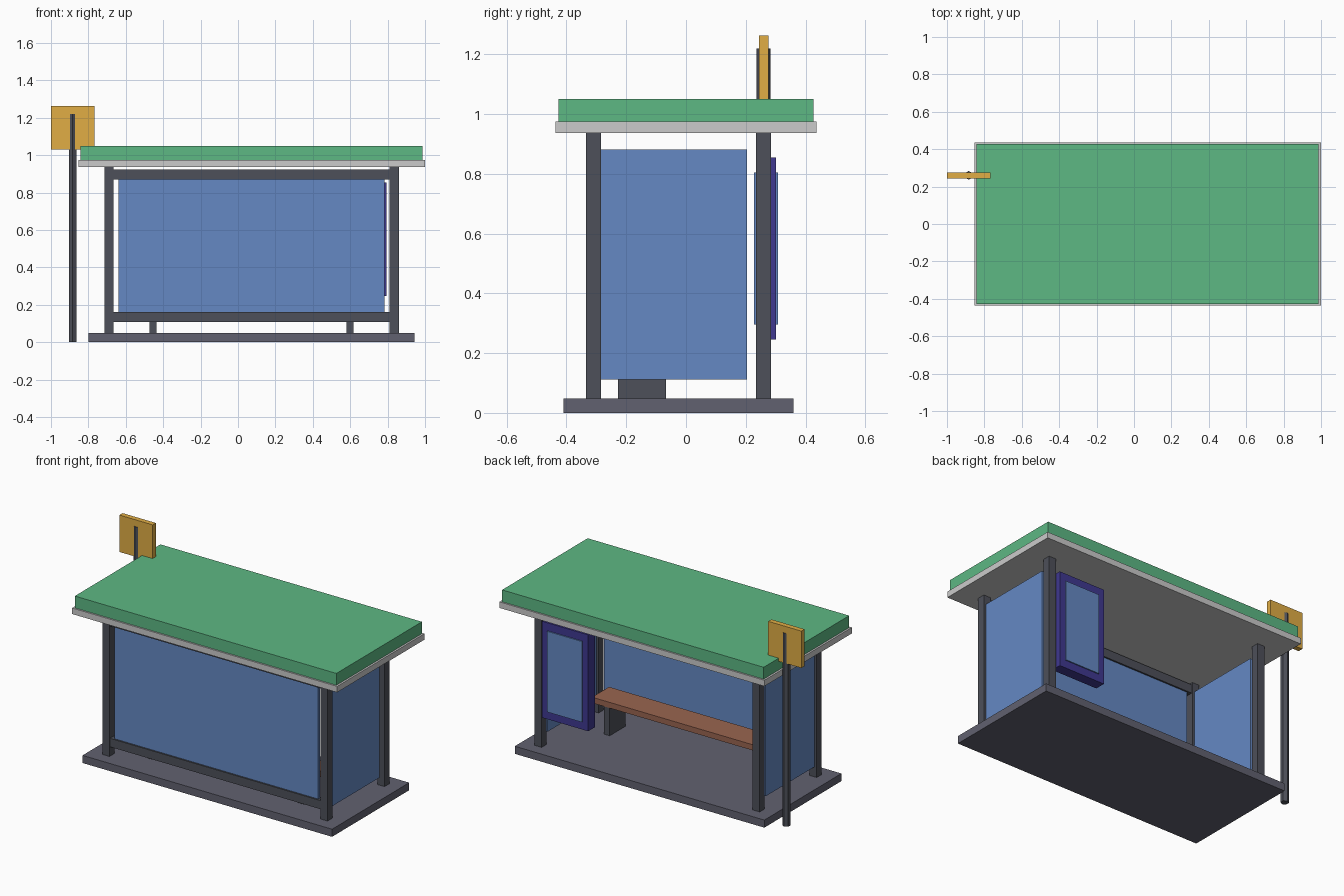
import bpy, bmesh
from mathutils import Matrix

if "Cube" in bpy.data.objects:
    bpy.data.objects.remove(bpy.data.objects["Cube"])


def material(name, r, g, b):
    m = bpy.data.materials.new(name)
    m.diffuse_color = (r, g, b, 1)
    m.use_nodes = True
    m.node_tree.nodes["Principled BSDF"].inputs["Base Color"].default_value = m.diffuse_color
    return m


METAL = material("dark_metal", 0.075, 0.08, 0.10)
PAVING = material("paving", 0.12, 0.12, 0.16)
GLASS = material("blue_glass", 0.13, 0.25, 0.55)
GREEN = material("roof_green", 0.11, 0.48, 0.23)
WOOD = material("bench_wood", 0.32, 0.13, 0.08)
FRAME = material("frame_purple", 0.05, 0.04, 0.28)
YELLOW = material("sign_yellow", 0.75, 0.42, 0.06)


def finish(name, bm, mat):
    mesh = bpy.data.meshes.new(name)
    bm.to_mesh(mesh)
    bm.free()
    if mat:
        mesh.materials.append(mat)
    obj = bpy.data.objects.new(name, mesh)
    bpy.context.collection.objects.link(obj)
    return obj


def box(name, xr, yr, zr, mat=None):
    """Box spanning the (min, max) range on each axis."""
    spans = (xr, yr, zr)
    bm = bmesh.new()
    bmesh.ops.create_cube(bm, size=1)
    bmesh.ops.transform(
        bm, verts=bm.verts,
        matrix=Matrix.Translation([(a + b) / 2 for a, b in spans])
        @ Matrix.Diagonal([b - a for a, b in spans] + [1]))
    return finish(name, bm, mat)


def around(c, half):
    return (c - half, c + half)


MID = 0.0725                      # shelter centre in x
POST_X = 0.7625                   # post offset from the centre
BACK_Y, FRONT_Y = -0.309, 0.26    # glazed side, open side

# Base and roof
box("base_slab", around(MID, 0.872), (-0.41, 0.36), (0, 0.048), PAVING)
box("roof_slab", around(MID, 0.926), (-0.437, 0.437), (0.937, 0.975))
box("green_roof", around(MID, 0.914), (-0.427, 0.427), (0.975, 1.05), GREEN)

# Posts, side panes and bench legs, left and right
for side, s in (("left", -1), ("right", 1)):
    x = MID + s * POST_X
    for row, y in (("glazed", BACK_Y), ("open", FRONT_Y)):
        box(f"{side}_{row}_post", around(x, 0.025), around(y, 0.025),
            (0.048, 0.937), METAL)
    box(f"{side}_glass", around(x, 0.01), (-0.29, 0.204), (0.112, 0.882), GLASS)
    box(f"{side}_bench_leg", around(MID + s * 0.527, 0.019), (-0.227, -0.067),
        (0.048, 0.228), METAL)

# Long glazed wall with its rails
box("long_glass", around(MID, 0.7115), around(BACK_Y, 0.01), (0.13, 0.9), GLASS)
for name, z in (("lower_rail", 0.134), ("upper_rail", 0.897)):
    box(name, around(MID, POST_X - 0.025), around(BACK_Y, 0.02),
        around(z, 0.027), METAL)

# Bench
box("bench_seat", around(MID, 0.628), (-0.232, -0.062), (0.226, 0.262), WOOD)

# Poster case
box("poster_case", (0.473, 0.795), around(0.268, 0.033), (0.246, 0.855), FRAME)
box("poster_panel", (0.513, 0.755), around(0.268, 0.04), (0.295, 0.805), GLASS)

# Stop sign on a six-sided pole
bm = bmesh.new()
bmesh.ops.create_cone(bm, cap_ends=True, segments=6, radius1=0.0235,
                      radius2=0.0235, depth=1.22,
                      matrix=Matrix.Translation((-0.884, FRONT_Y, 0.61)))
finish("sign_pole", bm, METAL)
box("sign_plate", around(-0.884, 0.116), around(FRONT_Y, 0.016), (1.03, 1.263), YELLOW)
